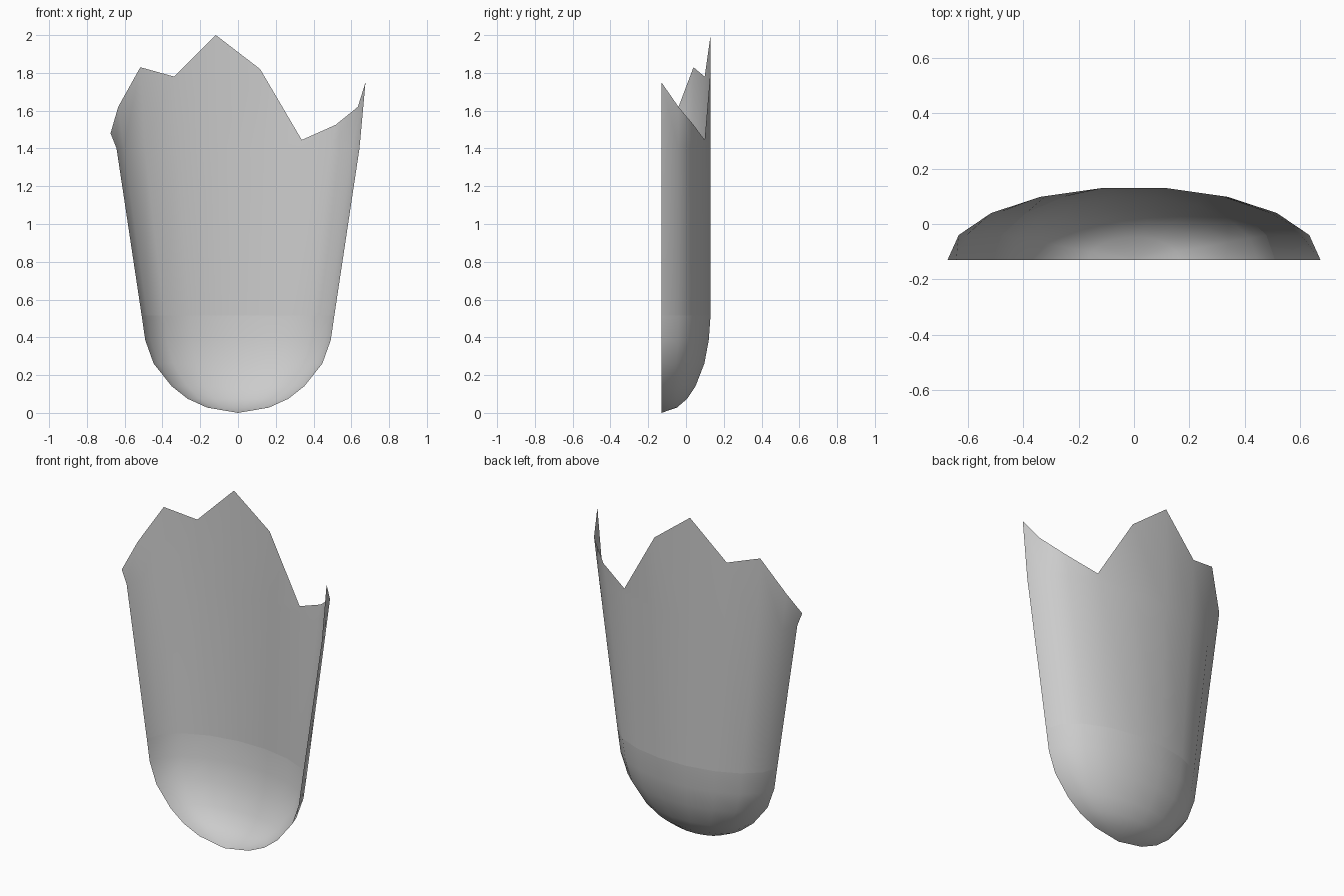
import bpy, bmesh, math

if "Cube" in bpy.data.objects:
    bpy.data.objects.remove(bpy.data.objects["Cube"])

# Half-oval cross-section: 10 columns, left edge round the back to the right edge
ANGLES = [math.radians(a) for a in range(-90, 91, 20)]
DEPTH = 0.26 / math.cos(math.radians(10))

# Rings (half width, depth factor, height): rounded tip, then flaring wall
RINGS = [(0.163, 0.315, 0.028), (0.267, 0.525, 0.075), (0.352, 0.695, 0.142),
         (0.447, 0.875, 0.262), (0.491, 0.963, 0.385), (0.510, 1.0, 0.515),
         (0.643, 1.0, 1.40)]
SEAM = 5

# Heights of the jagged rim, left to right
RIM = [1.48, 1.62, 1.83, 1.78, 2.0, 1.82, 1.445, 1.525, 1.62, 1.75]
RIM_WIDTH = 0.675

bm = bmesh.new()


def row(width, depth, heights):
    return [bm.verts.new((width * math.sin(a), -0.13 + DEPTH * depth * math.cos(a), z))
            for a, z in zip(ANGLES, heights)]


rows = [row(w, d, [z] * len(ANGLES)) for w, d, z in RINGS]
rows.append(row(RIM_WIDTH, 1.0, RIM))

# Tip fan and wall quads
tip = bm.verts.new((0, -0.13, 0))
for a, b in zip(rows[0], rows[0][1:]):
    bm.faces.new((tip, b, a))
for low, high in zip(rows, rows[1:]):
    for i in range(len(low) - 1):
        bm.faces.new((low[i], low[i + 1], high[i + 1], high[i]))

# Smooth shell with outward normals and a crisp seam above the rounded tip
for f in bm.faces:
    f.smooth = True
bm.normal_update()
if sum(f.normal.y for f in bm.faces) < 0:
    bmesh.ops.reverse_faces(bm, faces=bm.faces[:])
for a, b in zip(rows[SEAM], rows[SEAM][1:]):
    bm.edges.get((a, b)).smooth = False

mesh = bpy.data.meshes.new("broken_shell")
bm.to_mesh(mesh)
bm.free()
shell = bpy.data.objects.new("broken_shell", mesh)
bpy.context.collection.objects.link(shell)
